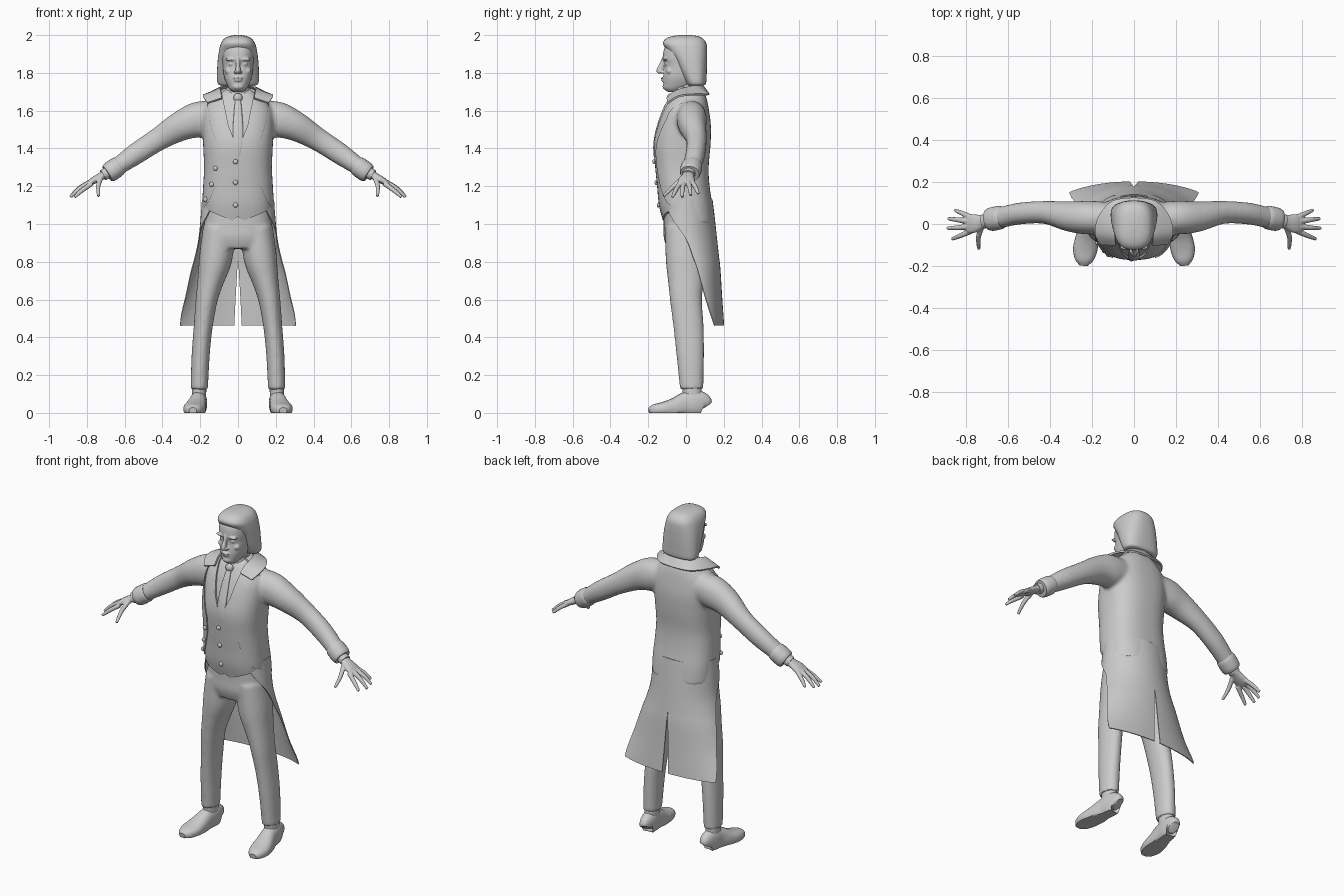
import bpy, bmesh, math
from mathutils import Vector, Matrix

if "Cube" in bpy.data.objects:
    bpy.data.objects.remove(bpy.data.objects["Cube"])


def spline(rows, k=5):
    """Catmull-Rom resampling of rows of numbers."""
    out = []
    for i in range(len(rows) - 1):
        p0, p1, p2, p3 = (rows[min(max(i + j, 0), len(rows) - 1)] for j in (-1, 0, 1, 2))
        for s in range(k):
            t = s / k
            out.append([b + .5 * t * (c - a + t * (2*a - 5*b + 4*c - d + t * (3*(b - c) + d - a)))
                        for a, b, c, d in zip(p0, p1, p2, p3)])
    return out + [list(rows[-1])]


def super_xy(t, e):
    c, s = math.cos(t), math.sin(t)
    return (math.copysign(abs(c) ** (2 / e), c), math.copysign(abs(s) ** (2 / e), s))


def skin(bm, rings):
    vs = [[bm.verts.new(p) for p in r] for r in rings]
    n = len(vs[0])
    for a, b in zip(vs, vs[1:]):
        for i in range(n):
            bm.faces.new((a[i], a[(i + 1) % n], b[(i + 1) % n], b[i]))
    bm.faces.new(vs[0])
    bm.faces.new(vs[-1])


def loft(bm, rows, e=2.5, d=0.0, n=40):
    """Stack of level rings; row = z, half width, front y, back y."""
    rings = []
    for z, w, yf, yb in spline(rows):
        cy, b = (yf + yb) / 2, (yb - yf) / 2 - d
        ring = [super_xy(math.tau * i / n, e) for i in range(n)]
        rings.append([((w - d) * x, cy + b * y, z) for x, y in ring])
    skin(bm, rings)


def tube(bm, pts, sx=1, e=2.1, n=24, side=(0, 1, 0), floor=None):
    """Tube along a path; row = x, y, z, radius along side, other radius."""
    rows = spline([(p[0] * sx, *p[1:]) for p in pts])
    P, rings = [Vector(r[:3]) for r in rows], []
    for i, r in enumerate(rows):
        tan = (P[min(i + 1, len(P) - 1)] - P[max(i - 1, 0)]).normalized()
        u = Vector(side)
        u = (u - tan * u.dot(tan)).normalized()
        v = tan.cross(u)
        ring = []
        for j in range(n):
            a, b = super_xy(math.tau * j / n, e)
            q = P[i] + u * a * r[3] + v * b * r[4]
            if floor is not None:
                q.z = max(q.z, floor)
            ring.append(q)
        rings.append(ring)
    skin(bm, rings)


def blob(bm, loc, scale):
    m = Matrix.Translation(loc) @ Matrix.Diagonal((*scale, 1))
    bmesh.ops.create_uvsphere(bm, u_segments=16, v_segments=10, radius=1, matrix=m)


def prism(bm, outline, y0, y1):
    skin(bm, [[(x, y, z) for x, z in outline] for y in (y0, y1)])


def finish(name, bm, voxel=0, smooth=0, cutter=None, mods=()):
    bmesh.ops.recalc_face_normals(bm, faces=bm.faces)
    me = bpy.data.meshes.new(name)
    bm.to_mesh(me)
    bm.free()
    ob = bpy.data.objects.new(name, me)
    bpy.context.collection.objects.link(ob)
    if voxel:
        m = ob.modifiers.new("fuse", 'REMESH')
        m.mode, m.voxel_size = 'VOXEL', voxel
        m = ob.modifiers.new("relax", 'SMOOTH')
        m.factor, m.iterations = .5, smooth
    for kind, props in mods:
        m = ob.modifiers.new(kind.lower(), kind)
        for k, v in props.items():
            setattr(m, k, v)
    if cutter:
        c = finish(name + "_cutter", cutter)
        c.hide_render = True
        ob.modifiers.new("cut", 'BOOLEAN').object = c
    bpy.ops.object.select_all(action='DESELECT')
    ob.select_set(True)
    bpy.context.view_layer.objects.active = ob
    bpy.ops.object.convert(target='MESH')
    bpy.ops.object.shade_smooth_by_angle(angle=math.radians(40))
    if cutter:
        bpy.data.objects.remove(c)
    return ob


def both(half):
    """Close a half outline (x >= 0, top to bottom) by mirroring it."""
    return half + [(-x, z) for x, z in reversed(half) if x > 0]


TORSO = [(1.0, .187, -.125, .15), (1.1, .19, -.15, .14), (1.2, .185, -.16, .125),
         (1.3, .18, -.17, .12), (1.42, .185, -.178, .13), (1.52, .19, -.158, .132),
         (1.6, .185, -.13, .122), (1.65, .155, -.105, .113), (1.69, .115, -.08, .1),
         (1.72, .08, -.05, .08)]


def front_y(x, z, d=0.0):
    r = min(spline(TORSO, 12), key=lambda q: abs(q[0] - z))
    f = max(0, 1 - (abs(x) / (r[1] - d)) ** 2.5) ** .4
    return (r[2] + r[3]) / 2 - ((r[3] - r[2]) / 2 - d) * f


# coat body with sleeves, cut open at the front
bm, cut = bmesh.new(), bmesh.new()
loft(bm, TORSO)
for s in (1, -1):
    tube(bm, [(.08, .03, 1.57, .07, .075), (.2, .03, 1.555, .08, .095), (.3, .035, 1.52, .073, .08),
              (.42, .055, 1.45, .055, .062), (.54, .05, 1.372, .052, .057),
              (.64, .03, 1.302, .05, .047), (.685, .022, 1.27, .05, .047)], s)
prism(cut, both([(.165, 1.8), (.165, 1.67), (.152, 1.55), (.125, 1.46), (.1, 1.37), (.1, 1.28),
                 (.125, 1.19), (.155, 1.12), (.2, 1.06), (.25, .9)]), -.5, -.02)
finish("coat", bm, .011, 6, cut)

# waistcoat with V neck and pointed hem
bm, cut = bmesh.new(), bmesh.new()
loft(bm, TORSO, d=.007)
prism(cut, both([(.1, 1.8), (.085, 1.69), (.05, 1.52), (0, 1.395)]), -.5, 0)
prism(cut, both([(0, 1.04), (.03, 1.018), (.17, 1.075), (.3, 1.1), (.3, .9)]), -.5, .5)
finish("waistcoat", bm, cutter=cut)

bm = bmesh.new()
loft(bm, TORSO[1:], d=.018)
finish("shirt", bm)

# coat tails: flared sheets split at the back; row = z, width, centre y, back y, front edge y, slit
bm = bmesh.new()
grid = []
for z, w, cy, yb, yf, slit in spline([
        (1.13, .189, 0, .138, -.09, 0), (1.05, .194, 0, .148, -.085, 0), (.92, .207, 0, .162, 0, 0),
        (.83, .228, .015, .172, .035, 0), (.76, .25, .03, .18, .06, .004),
        (.6, .305, .05, .19, .105, .013), (.462, .387, .07, .2, .15, .02)], 4):
    t0 = math.asin(max(slit, 0) / w)
    t1 = math.acos((yf - cy) / (yb - cy))
    ts = [t0 + (t1 - t0) * i / 14 for i in range(15)]
    grid.append([bm.verts.new((w * math.sin(t), cy + (yb - cy) * math.cos(t), z)) for t in ts])
for a, b in zip(grid, grid[1:]):
    for i in range(14):
        bm.faces.new((a[i], a[i + 1], b[i + 1], b[i]))
finish("coat_tails", bm, mods=[('MIRROR', {}), ('SOLIDIFY', {'thickness': .005, 'offset': 0})])

# turned-down coat collar
bm = bmesh.new()
inner = [(0, .085, 1.735), (.065, .06, 1.735), (.092, 0, 1.72), (.09, -.06, 1.7), (.085, -.1, 1.665)]
outer = [(0, .122, 1.685), (.1, .108, 1.685), (.165, .04, 1.685), (.185, -.04, 1.675), (.16, -.095, 1.64)]
a, b = ([bm.verts.new(p) for p in spline(q, 4)] for q in (inner, outer))
for i in range(len(a) - 1):
    bm.faces.new((a[i], a[i + 1], b[i + 1], b[i]))
finish("coat_collar", bm, mods=[('MIRROR', {}), ('SOLIDIFY', {'thickness': .01, 'offset': 0})])

# trousers
bm = bmesh.new()
loft(bm, [(.87, .14, -.1, .1), (.93, .175, -.118, .115), (1.0, .178, -.118, .125), (1.12, .172, -.12, .115)])
for s in (1, -1):
    tube(bm, [(.1, 0, .98, .11, .085), (.118, 0, .82, .108, .088), (.145, 0, .7, .096, .07),
              (.166, 0, .6, .085, .058), (.185, .014, .45, .08, .05),
              (.198, .023, .3, .073, .048), (.205, .03, .125, .062, .046)], s)
finish("trousers", bm, .01, 6)

# shoes and socks
for s, tag in ((1, "left"), (-1, "right")):
    bm = bmesh.new()
    tube(bm, [(.2, .1, .035, .025, .035), (.203, .09, .045, .036, .06), (.207, .05, .05, .043, .07),
              (.212, .0, .045, .045, .065), (.222, -.06, .028, .054, .052), (.232, -.12, .02, .058, .038),
              (.237, -.17, .015, .044, .03), (.239, -.197, .012, .02, .016)],
         s, e=2.4, side=(1, 0, 0), floor=0)
    finish(tag + "_shoe", bm)
    bm = bmesh.new()
    tube(bm, [(.207, .035, .07, .05, .038), (.205, .03, .16, .05, .038)], s)
    finish(tag + "_sock", bm)

# sleeve cuffs, wrists and hands
FINGERS = [((.775, -.034, 1.213), (.825, -.055, 1.178), (.866, -.072, 1.142)),
           ((.785, -.012, 1.22), (.84, -.018, 1.187), (.888, -.02, 1.142)),
           ((.785, .012, 1.222), (.84, .02, 1.19), (.884, .025, 1.15)),
           ((.775, .032, 1.222), (.815, .05, 1.195), (.852, .066, 1.16)),
           ((.725, -.015, 1.245), (.74, -.065, 1.2), (.738, -.118, 1.148))]
for s, tag in ((1, "left"), (-1, "right")):
    bm = bmesh.new()
    tube(bm, [(.625, .032, 1.312, .051, .048), (.64, .03, 1.302, .056, .053),
              (.675, .023, 1.277, .056, .053), (.692, .02, 1.266, .05, .047)], s)
    finish(tag + "_cuff", bm)
    bm = bmesh.new()
    tube(bm, [(.66, .022, 1.29, .034, .032), (.715, .012, 1.258, .034, .03)], s)
    finish(tag + "_shirt_cuff", bm)
    bm = bmesh.new()
    tube(bm, [(.69, .018, 1.272, .028, .024), (.725, .01, 1.252, .034, .021),
              (.765, .002, 1.23, .045, .019), (.795, 0, 1.212, .042, .013)], s)
    for f in FINGERS:
        tube(bm, [(*p, r, r) for p, r in zip(f, (.0135, .012, .008))], s, n=12,
             side=(1, 0, 0) if f is FINGERS[4] else (0, 1, 0))
    finish(tag + "_hand", bm, .004, 3)

# head with facial features
bm = bmesh.new()
loft(bm, [(1.7, .03, -.098, -.02), (1.715, .045, -.115, 0), (1.74, .06, -.12, .05),
          (1.78, .074, -.12, .07), (1.84, .081, -.113, .08), (1.88, .084, -.122, .09),
          (1.93, .082, -.115, .09), (1.965, .06, -.09, .07)], e=2.3)
tube(bm, [(0, -.113, 1.88, .014, .011), (0, -.126, 1.845, .014, .01), (0, -.138, 1.815, .018, .014),
          (0, -.136, 1.798, .012, .013)], e=2)
blob(bm, (0, -.144, 1.81), (.012, .014, .011))
blob(bm, (0, -.122, 1.772), (.026, .011, .006))
blob(bm, (0, -.12, 1.76), (.022, .011, .006))
blob(bm, (0, -.107, 1.728), (.03, .017, .018))
for s in (1, -1):
    blob(bm, (s * .036, -.11, 1.872), (.032, .014, .009))
    blob(bm, (s * .034, -.1, 1.846), (.016, .013, .009))
    blob(bm, (s * .048, -.085, 1.81), (.022, .02, .02))
    blob(bm, (s * .014, -.128, 1.804), (.009, .012, .008))
finish("head", bm, .004, 3)

bm = bmesh.new()
tube(bm, [(0, .02, 1.62, .06, .06), (0, .01, 1.7, .055, .055), (0, 0, 1.78, .055, .055)])
finish("neck", bm)

# shoulder-length hair
bm = bmesh.new()
loft(bm, [(1.733, .09, .012, .09), (1.745, .108, 0, .106), (1.8, .111, -.03, .11), (1.87, .107, -.066, .112),
          (1.92, .1, -.1, .112), (1.955, .091, -.122, .108), (1.98, .074, -.108, .092),
          (1.994, .048, -.075, .065), (2.0, .015, -.03, .025)], e=2.6)
finish("hair", bm)

# shirt collar, tie knot and tie
bm = bmesh.new()
tube(bm, [(0, .005, 1.65, .082, .078), (0, .005, 1.69, .071, .068), (0, .005, 1.725, .066, .063)])
finish("shirt_collar", bm)
bm = bmesh.new()
blob(bm, (0, -.082, 1.668), (.024, .018, .024))
tube(bm, [(0, front_y(0, z, .015), z, .01, w) for z, w in
          ((1.66, .014), (1.6, .021), (1.5, .027), (1.42, .025), (1.36, .012))], e=2.6)
finish("tie", bm)

# buttons: three on the waistcoat, three on the coat's open edge
for x, z, d, tag in ((-.013, 1.33, .007, "waistcoat"), (-.013, 1.22, .007, "waistcoat"),
                     (-.013, 1.1, .007, "waistcoat"), (-.12, 1.295, 0, "coat"),
                     (-.14, 1.21, 0, "coat"), (-.172, 1.13, 0, "coat")):
    bm = bmesh.new()
    blob(bm, (x, front_y(x, z, d) - .003, z), (.013, .009, .013))
    finish(tag + "_button", bm)
